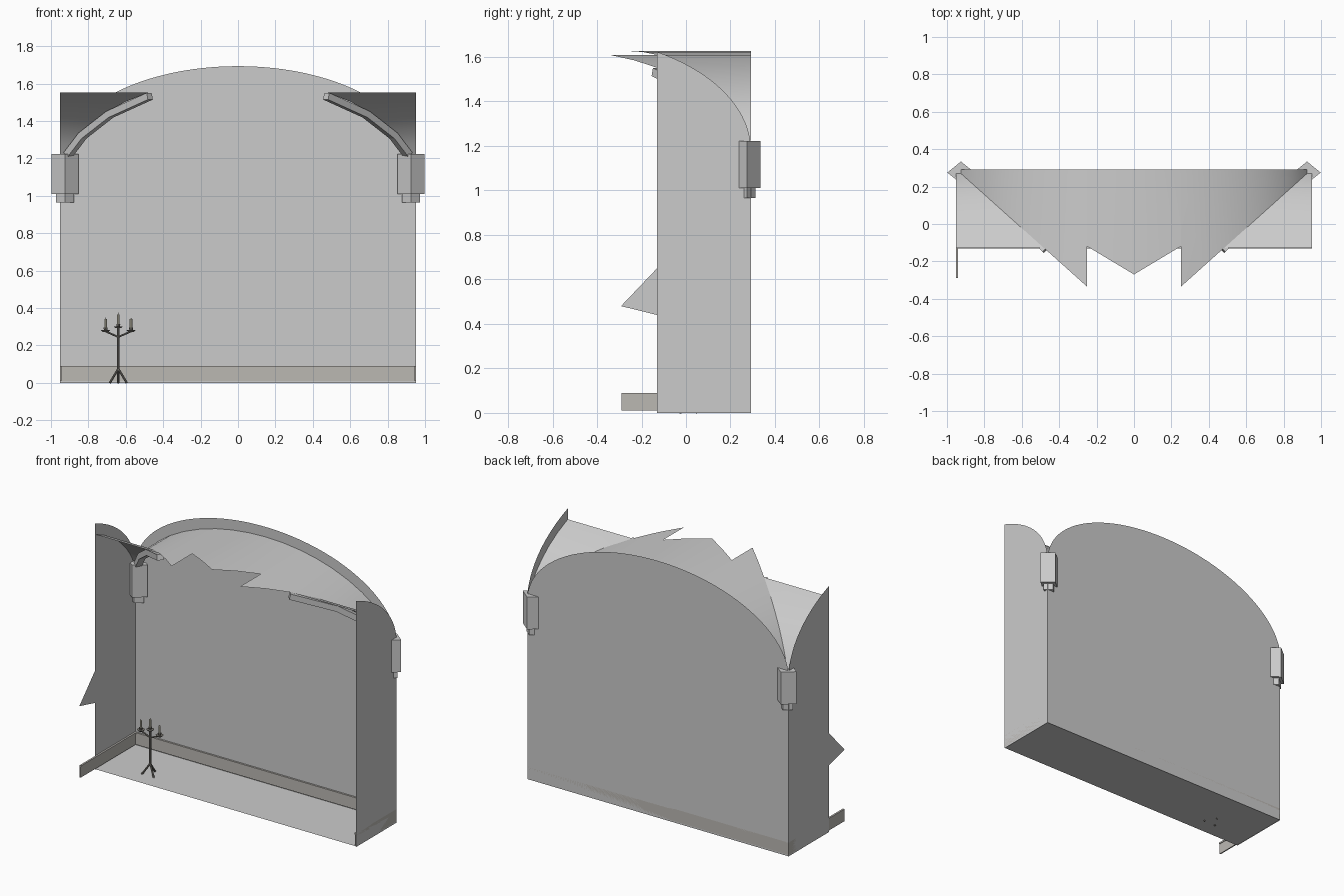
import bpy, bmesh, math
from mathutils import Vector

if "Cube" in bpy.data.objects:
    bpy.data.objects.remove(bpy.data.objects["Cube"])

W, YF, YB, YC, DEP = 0.953, -0.13, 0.292, -0.56, 0.852   # room extents, vault centre


def make(name, verts, faces, smooth=False, color=None):
    me = bpy.data.meshes.new(name)
    me.from_pydata([tuple(v) for v in verts], [], faces)
    ob = bpy.data.objects.new(name, me)
    bpy.context.collection.objects.link(ob)
    bm = bmesh.new()
    bm.from_mesh(me)
    bmesh.ops.remove_doubles(bm, verts=bm.verts, dist=1e-5)
    bmesh.ops.recalc_face_normals(bm, faces=bm.faces)
    bm.to_mesh(me)
    bm.free()
    if smooth:
        me.shade_smooth()
    if color:
        mat = bpy.data.materials.get(name) or bpy.data.materials.new(name)
        mat.diffuse_color = color
        mat.use_nodes = True
        mat.node_tree.nodes["Principled BSDF"].inputs["Base Color"].default_value = mat.diffuse_color
        me.materials.append(mat)
    return ob


def box(name, lo, hi, color=None):
    v = [(x, y, z) for x in (lo[0], hi[0]) for y in (lo[1], hi[1]) for z in (lo[2], hi[2])]
    return make(name, v, [(0, 1, 3, 2), (4, 6, 7, 5), (0, 4, 5, 1), (2, 3, 7, 6), (0, 2, 6, 4), (1, 5, 7, 3)], color=color)


def tube(name, a, b, r1, r2=None, n=8, color=None):
    a, b = Vector(a), Vector(b)
    r2 = r1 if r2 is None else r2
    q = Vector((0, 0, 1)).rotation_difference(b - a)
    ring = [Vector((math.cos(t * math.tau / n), math.sin(t * math.tau / n), 0)) for t in range(n)]
    v = [a + q @ (p * r1) for p in ring] + [b + q @ (p * r2) for p in ring]
    f = [(i, (i + 1) % n, n + (i + 1) % n, n + i) for i in range(n)]
    return make(name, v, f + [tuple(range(n)), tuple(range(n, 2 * n))], color=color)


def vault(x):                      # ceiling height across the width
    return 1.05 + 0.577 * math.sqrt(max(0, 1 - (x / 0.97) ** 2))


def wall_top(t):                   # wall arch height, t = 0 crown, 1 springing
    return 1.18 + 0.513 * math.sqrt(max(0, 1 - t * t))


def groin_y(x):                    # diagonal line where the two vaults meet
    return YC + DEP * abs(x) / 0.95


# floor
make("floor", [(-W, YF, 0.004), (W, YF, 0.004), (W, YB, 0.004), (-W, YB, 0.004)], [(0, 1, 2, 3)])

# back wall with arched top
N = 48
arch = [(W * math.cos(math.pi * i / N), YB, wall_top(math.cos(math.pi * i / N))) for i in range(N + 1)]
pts = [(-W, YB, 0), (W, YB, 0)] + arch
make("back_wall", pts, [tuple(range(len(pts)))])

# side walls, top follows the crossing arch; the left one has a broken edge
t0 = math.acos((YF - YC) / DEP)
side = [t0 * i / 20 for i in range(21)]
for s, name in ((-1, "left_wall"), (1, "right_wall")):
    prof = [(YF, 0), (YB, 0)] + [(YC + DEP * math.cos(t), wall_top(math.cos(t))) for t in side]
    if s < 0:
        prof += [(YF, 0.65), (-0.292, 0.48), (YF, 0.44)]
    make(name, [(s * W, y, z) for y, z in prof], [tuple(range(len(prof)))])

# main ceiling vault with jagged front edge
xs = [0, 0.125, 0.25, 0.365, 0.48, 0.6, 0.7, 0.78, 0.845, 0.89, 0.925]
v, f = [], []
for s in (-1, 1):
    for a, b in zip(xs, xs[1:]):
        k = len(v)
        front = (lambda x: -0.27 + 0.6 * x) if b <= 0.25 else groin_y
        v += [(s * a, YB, vault(a)), (s * b, YB, vault(b)),
              (s * b, front(b), vault(b)), (s * a, front(a), vault(a))]
        f.append((k, k + 1, k + 2, k + 3))
make("ceiling_vault", v, f, True)

# side ceiling vaults between groin and side wall
gx = xs[4:]
for s, name in ((-1, "left_vault"), (1, "right_vault")):
    v, f = [], []
    for x in gx:
        v += [(s * x, groin_y(x), vault(x)), (s * W, groin_y(x), vault(x))]
    f = [(2 * i, 2 * i + 1, 2 * i + 3, 2 * i + 2) for i in range(len(gx) - 1)]
    make(name, v, f, True)

# ribs under the groins, with corner brackets carrying them
for s, tag in ((-1, "left"), (1, "right")):
    side_dir = Vector((0.668 * s, -0.744, 0))
    v, f = [], []
    path = [0.475, 0.69, 0.84, 0.92]
    for x in path:
        slope = (vault(x) - vault(x - 0.02)) / 0.02
        d = Vector((s, 0.897, slope)).normalized()
        up = side_dir.cross(d).normalized()
        if up.z < 0:
            up = -up
        c = Vector((s * x, groin_y(x), vault(x) - 0.003))
        for w, h in ((-1, 0), (1, 0), (1, -1), (-1, -1)):
            v.append(c + side_dir * w * 0.02 + up * h * 0.037)
    for i in range(len(path) - 1):
        for j in range(4):
            f.append((4 * i + j, 4 * i + (j + 1) % 4, 4 * i + 4 + (j + 1) % 4, 4 * i + 4 + j))
    make(tag + "_rib", v, f + [(0, 1, 2, 3), tuple(range(len(v) - 4, len(v)))])

    for part, z0, z1, hx, hy in (("bracket", 1.01, 1.223, 0.073, 0.059), ("bracket_foot", 0.965, 1.01, 0.047, 0.037)):
        cx, cy = s * 0.925, 0.275
        d = [(cx + hx, cy), (cx, cy + hy), (cx - hx, cy), (cx, cy - hy)]
        v = [(x, y, z) for z in (z0, z1) for x, y in d]
        make(tag + "_" + part, v, [(0, 1, 2, 3), (4, 5, 6, 7)] + [(i, (i + 1) % 4, 4 + (i + 1) % 4, 4 + i) for i in range(4)])

# baseboards: board plus a slim cap
BROWN = (0.5, 0.48, 0.45, 1)
for name, z0, z1, t in (("baseboard", 0.01, 0.08, 0.008), ("baseboard_cap", 0.08, 0.09, 0.012)):
    box("back_" + name, (-W, YB - t, z0), (W, YB, z1), BROWN)
    box("left_" + name, (-W, -0.29, z0), (-W + t, YB, z1), BROWN)
    box("right_" + name, (W - t, YF, z0), (W, YB, z1), BROWN)

# candelabra: tripod, shaft, two arms, three candles
CX, CY = -0.64, 0.0
IRON, WAX = (0.2, 0.19, 0.17, 1), (0.75, 0.72, 0.58, 1)
tube("candelabra_shaft", (CX, CY, 0.06), (CX, CY, 0.295), 0.007, color=IRON)
for k in range(3):
    a = math.radians(90 + 120 * k)
    tube("candelabra_leg", (CX, CY, 0.075),
         (CX + 0.052 * math.cos(a), CY + 0.052 * math.sin(a), 0.0), 0.006, color=IRON)
for dx, z, top in ((-0.068, 0.275, 0.34), (0, 0.295, 0.365), (0.068, 0.275, 0.34)):
    if dx:
        tube("candelabra_arm", (CX, CY, 0.245), (CX + dx, CY, z), 0.005, color=IRON)
    tube("candle_dish", (CX + dx, CY, z - 0.003), (CX + dx, CY, z + 0.006), 0.016, 0.024, 10, IRON)
    tube("candle_cup", (CX + dx, CY, z + 0.006), (CX + dx, CY, z + 0.02), 0.009, 0.011, 8, IRON)
    tube("candle", (CX + dx, CY, z + 0.015), (CX + dx, CY, top), 0.007, color=WAX)
    tube("candle_wick", (CX + dx, CY, top), (CX + dx, CY, top + 0.01), 0.002, 0.001, 5, IRON)
